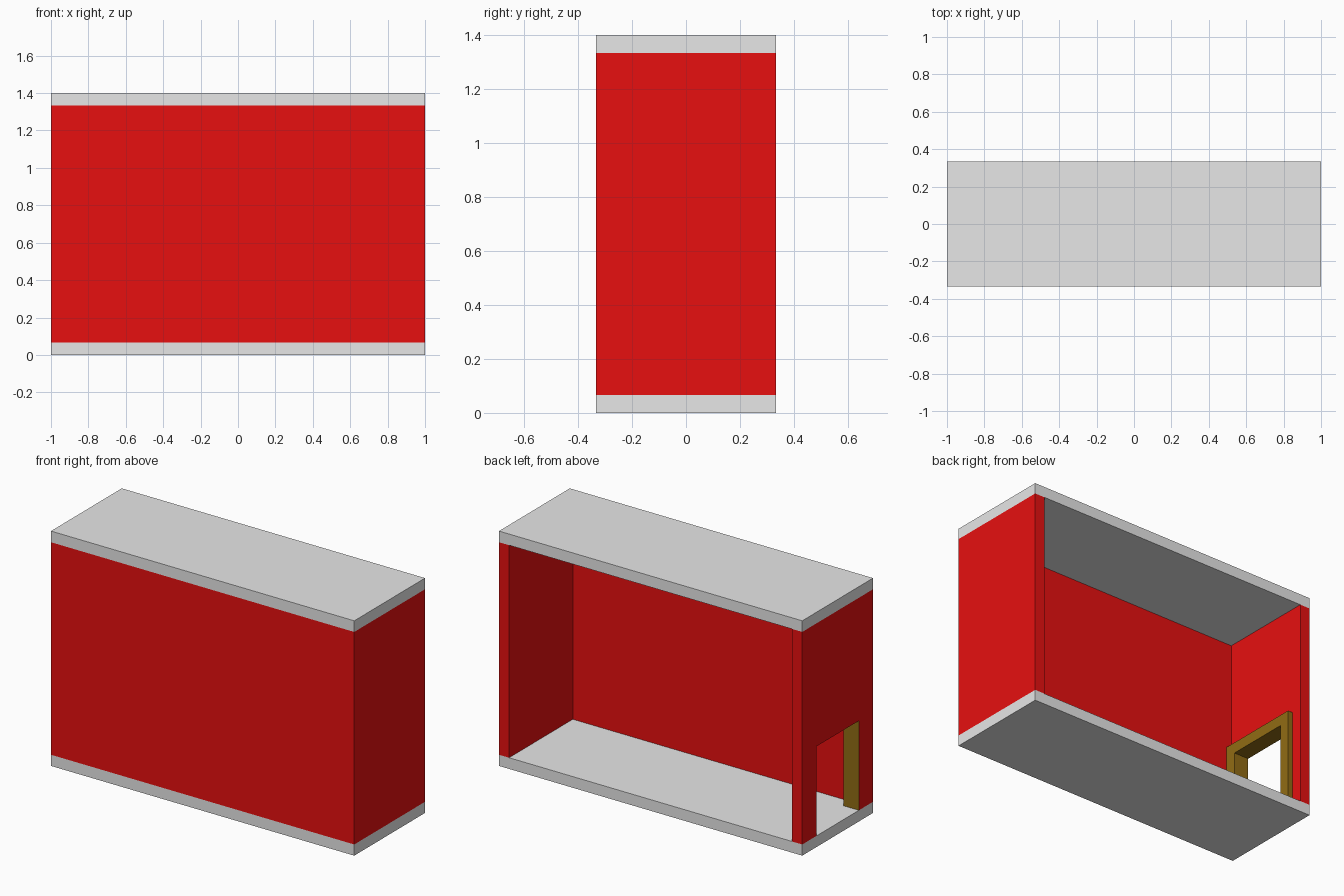
import bpy
import bmesh

if "Cube" in bpy.data.objects:
    bpy.data.objects.remove(bpy.data.objects["Cube"], do_unlink=True)

U = 1 / 15            # slab and wall thickness
X, Y, H = 1, 5 * U, 1.4
DOOR, DOOR_TOP = 3 * U, 9 * U


def material(name, colour):
    mat = bpy.data.materials.new(name)
    mat.use_nodes = True
    mat.diffuse_color = (*colour, 1)
    mat.node_tree.nodes["Principled BSDF"].inputs["Base Color"].default_value = (*colour, 1)
    return mat


grey = material("light grey", (0.8, 0.8, 0.8))
red = material("wall red", (0.8, 0.005, 0.005))
brown = material("wood brown", (0.285, 0.15, 0.007))


def extrude_profile(name, profile, x0, x1, *mats):
    """Extrude a y-z outline along x."""
    bm = bmesh.new()
    face = bm.faces.new([bm.verts.new((x0, y, z)) for y, z in profile])
    new = bmesh.ops.extrude_face_region(bm, geom=[face])["geom"]
    bmesh.ops.translate(bm, vec=(x1 - x0, 0, 0),
                        verts=[v for v in new if isinstance(v, bmesh.types.BMVert)])
    bmesh.ops.recalc_face_normals(bm, faces=bm.faces)
    mesh = bpy.data.meshes.new(name)
    bm.to_mesh(mesh)
    bm.free()
    for mat in mats:
        mesh.materials.append(mat)
    obj = bpy.data.objects.new(name, mesh)
    bpy.context.collection.objects.link(obj)
    return obj


def box(name, x0, x1, y0, y1, z0, z1, mat):
    return extrude_profile(name, [(y0, z0), (y1, z0), (y1, z1), (y0, z1)], x0, x1, mat)


def arch(y0, y1, top):
    """Rectangle outline with the doorway notched out of its base."""
    return [(y0, U), (-DOOR, U), (-DOOR, DOOR_TOP), (DOOR, DOOR_TOP),
            (DOOR, U), (y1, U), (y1, top), (y0, top)]


# Floor and roof slabs
box("floor", -X, X, -Y, Y, 0, U, grey)
box("roof", -X, X, -Y, Y, H - U, H, grey)

# Solid walls; the back stays open
box("front_wall", -X, X, -Y, U - Y, U, H - U, red)
box("solid_end_wall", X - U, X, U - Y, Y, U, H - U, red)

# End wall with a doorway, wood colour on the faces lining the opening
wall = extrude_profile("doorway_end_wall", arch(U - Y, Y, H - U), -X, U - X, red, brown)
for face in wall.data.polygons:
    lining = abs(face.center.y) < DOOR + 0.01 and face.center.z < DOOR_TOP + 0.01
    if lining and abs(face.normal.x) < 0.5:
        face.material_index = 1

# Door frame standing proud of the inside of the wall
extrude_profile("door_frame", arch(-DOOR - U, DOOR + U, DOOR_TOP + U),
                U - X, 1.5 * U - X, brown)
